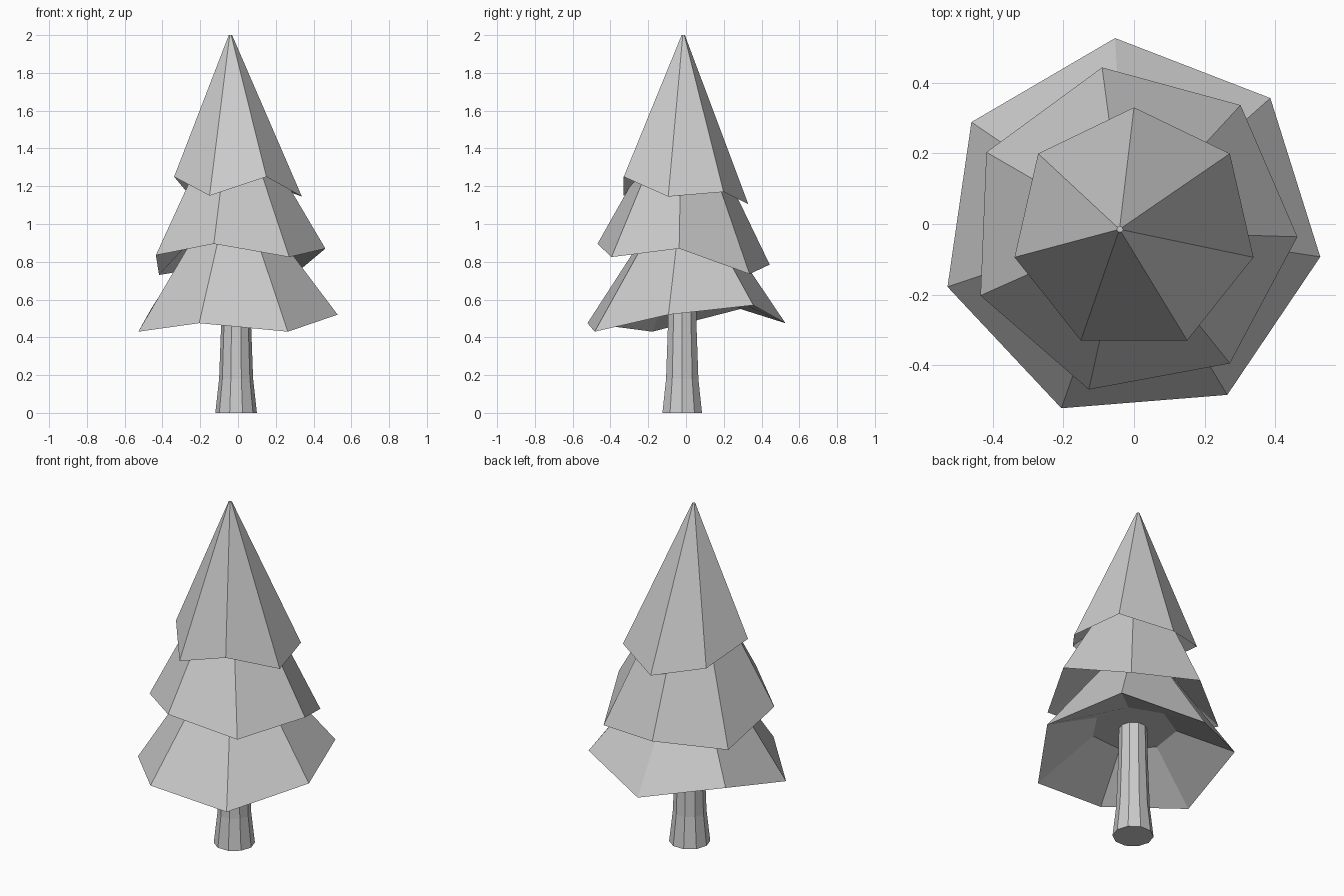
import bpy
import bmesh
from math import cos, sin, tau, radians

default_cube = bpy.data.objects.get("Cube")
if default_cube:
    bpy.data.objects.remove(default_cube, do_unlink=True)

# One plain grey for the whole tree
grey = bpy.data.materials.new("light grey")
grey.use_nodes = True
grey.diffuse_color = (0.6, 0.6, 0.6, 1)
grey.node_tree.nodes["Principled BSDF"].inputs["Base Color"].default_value = grey.diffuse_color


def ring(bm, center, radius, heights, start):
    """Regular clockwise ring of vertices, with one height per corner."""
    count = len(heights)
    verts = []
    for i, height in enumerate(heights):
        angle = radians(start) - tau * i / count
        x = center[0] + radius * cos(angle)
        y = center[1] + radius * sin(angle)
        verts.append(bm.verts.new((x, y, height)))
    return verts


def bridge(bm, lower, upper):
    """Join two rings with a band of quads."""
    count = len(lower)
    for i in range(count):
        j = (i + 1) % count
        bm.faces.new((lower[i], lower[j], upper[j], upper[i]))


def finish(bm, name):
    """Turn the mesh data into a flat shaded object."""
    bmesh.ops.recalc_face_normals(bm, faces=bm.faces)
    mesh = bpy.data.meshes.new(name)
    bm.to_mesh(mesh)
    bm.free()
    mesh.materials.append(grey)
    part = bpy.data.objects.new(name, mesh)
    bpy.context.collection.objects.link(part)
    return part


def foliage_tier(name, center, radius, start, rim_heights, tip, tip_radius, hollow, hollow_radius):
    """Tapered seven-sided tier with a ragged rim and a recessed underside."""
    bm = bmesh.new()
    sides = len(rim_heights)
    rim = ring(bm, center, radius, rim_heights, start)
    top = ring(bm, tip, tip_radius, [tip[2]] * sides, start)
    inside = ring(bm, center, hollow_radius, [hollow] * sides, start)
    bridge(bm, rim, top)
    bridge(bm, inside, rim)
    bm.faces.new(top)
    bm.faces.new(inside)
    return finish(bm, name)


def tapered_trunk(name, center, profile, sides):
    """Stack of rings following a radius and height profile."""
    bm = bmesh.new()
    rings = [ring(bm, center, radius, [height] * sides, 0) for radius, height in profile]
    for lower, upper in zip(rings, rings[1:]):
        bridge(bm, lower, upper)
    bm.faces.new(rings[0])
    bm.faces.new(rings[-1])
    return finish(bm, name)


# Trunk flaring towards the ground
tapered_trunk("trunk", (-0.01, -0.02), [(0.11, 0), (0.09, 0.18), (0.08, 0.45), (0.075, 0.7)], 10)

# Three tiers of foliage, from the ground up
foliage_tier("lower_foliage", (-0.01, -0.015), 0.543, 94.6,
             [0.475, 0.57, 0.52, 0.43, 0.475, 0.43, 0.55],
             tip=(-0.02, -0.01, 1.05), tip_radius=0.15, hollow=0.66, hollow_radius=0.23)
foliage_tier("middle_foliage", (-0.005, -0.017), 0.468, 100.5,
             [0.785, 0.735, 0.87, 0.825, 0.895, 0.835, 0.73],
             tip=(-0.02, -0.02, 1.4), tip_radius=0.17, hollow=0.98, hollow_radius=0.2)
foliage_tier("upper_foliage", (0, -0.017), 0.347, 90,
             [1.105, 1.17, 1.145, 1.25, 1.15, 1.25, 1.17],
             tip=(-0.04, -0.015, 2), tip_radius=0.009, hollow=1.35, hollow_radius=0.16)
